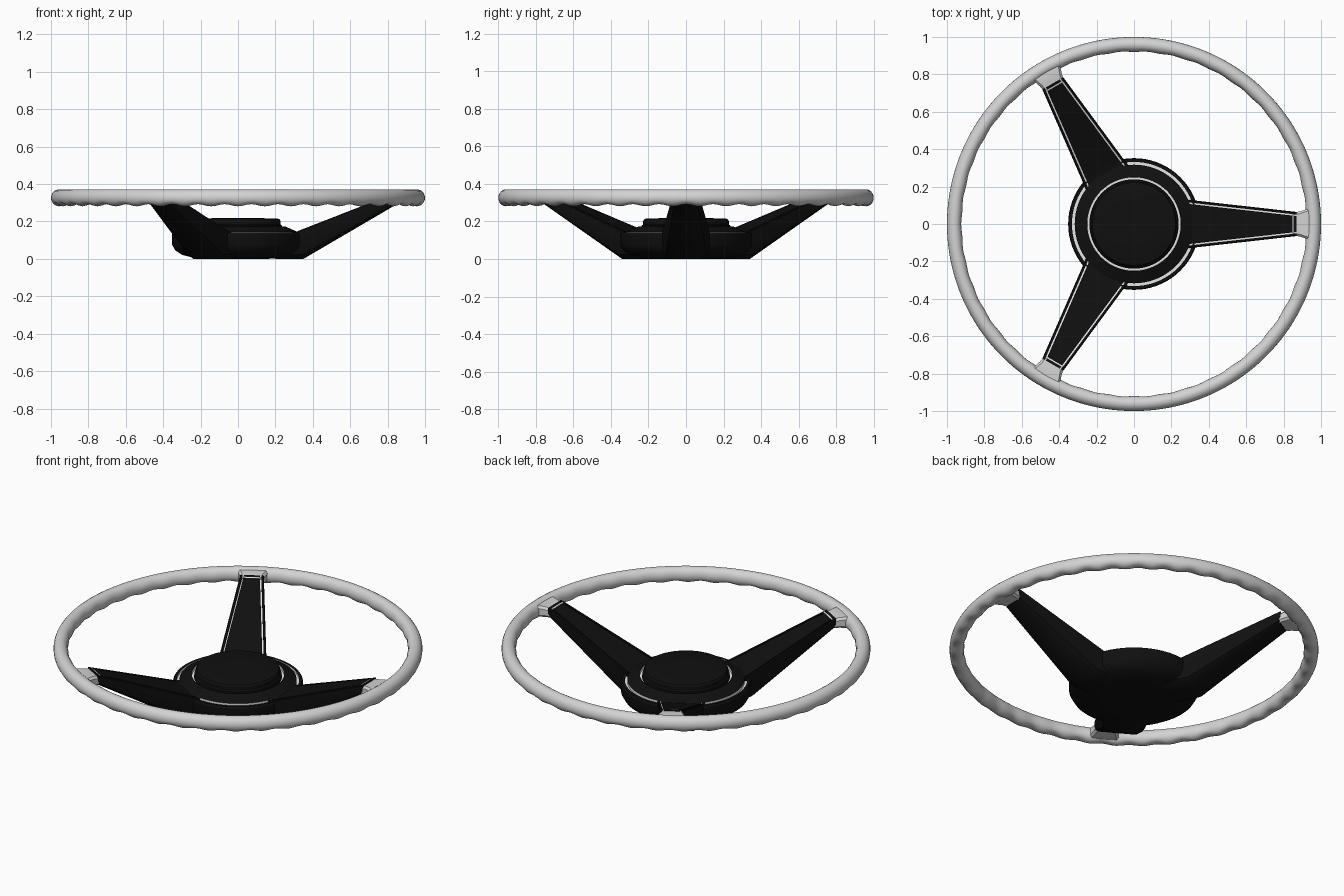
import bpy, bmesh
from math import sin, cos, pi, tau, radians
from mathutils import Matrix, Vector

cube = bpy.data.objects.get("Cube")
if cube:
    bpy.data.objects.remove(cube, do_unlink=True)


def material(name, r, g, b):
    m = bpy.data.materials.new(name)
    m.use_nodes = True
    m.diffuse_color = (r, g, b, 1)
    m.node_tree.nodes["Principled BSDF"].inputs["Base Color"].default_value = (r, g, b, 1)
    return m


BLACK = material("black", 0.005, 0.005, 0.005)
GREY = material("light grey", 0.65, 0.65, 0.65)
SILVER = material("silver trim", 0.8, 0.8, 0.8)


def finish(name, bm, mats, angle=30, turn=0):
    bmesh.ops.recalc_face_normals(bm, faces=bm.faces)
    bm.transform(Matrix.Rotation(radians(turn), 4, 'Z'))
    me = bpy.data.meshes.new(name)
    bm.to_mesh(me)
    bm.free()
    ob = bpy.data.objects.new(name, me)
    bpy.context.collection.objects.link(ob)
    for m in mats:
        me.materials.append(m)
    bpy.ops.object.select_all(action='DESELECT')
    ob.select_set(True)
    bpy.context.view_layer.objects.active = ob
    bpy.ops.object.shade_smooth_by_angle(angle=radians(angle))
    return ob


def loft(bm, rings, close_rings=False, trim=()):
    """Skin closed rings of points; trim lists the ring edges given material 1."""
    vs = [[bm.verts.new(p) for p in ring] for ring in rings]
    n = len(vs[0])
    pairs = list(zip(vs, vs[1:])) + ([(vs[-1], vs[0])] if close_rings else [])
    for a, b in pairs:
        for i in range(n):
            j = (i + 1) % n
            f = bm.faces.new((a[i], a[j], b[j], b[i]))
            f.material_index = 1 if i in trim else 0
    if not close_rings:
        bm.faces.new(vs[0])
        bm.faces.new(vs[-1])


def revolve(name, profile, mats, trim_steps=(), steps=72):
    bm = bmesh.new()
    rings = [[(r * cos(tau * i / steps), r * sin(tau * i / steps), z) for i in range(steps)]
             for r, z in profile]
    loft(bm, rings)
    for f in bm.faces:
        if len(f.verts) == 4:
            c = f.calc_center_median().xy.length
            f.material_index = int(any(lo < c < hi and f.calc_center_median().z > 0.1
                                       for lo, hi in trim_steps))
    return finish(name, bm, mats)


# Rim: oval tube with finger waves along the underside
WAVES, SIDES = 42, 20
rings = []
for i in range(WAVES * 6):
    a = tau * i / (WAVES * 6)
    wave = 0.5 + 0.5 * cos(WAVES * a)
    ring = []
    for k in range(SIDES):
        t = tau * k / SIDES
        z = 0.045 * sin(t) * (1 - 0.26 * wave * max(0, -sin(t)))
        r = 0.96 + 0.04 * cos(t) * (1 - 0.1 * wave * max(0, -cos(t)))
        ring.append((r * cos(a), r * sin(a), 0.326 + z))
    rings.append(ring)
bm = bmesh.new()
loft(bm, rings, close_rings=True)
finish("rim", bm, [GREY], 60)

# Hub: rounded bowl, with a trim groove near the edge and one around the cap
revolve("hub",
        [(0.16, 0), (0.24, 0.006), (0.3, 0.022), (0.335, 0.045), (0.352, 0.075),
         (0.352, 0.132), (0.347, 0.14), (0.332, 0.14), (0.332, 0.128), (0.317, 0.128),
         (0.317, 0.145), (0.251, 0.174), (0.25, 0.16), (0.239, 0.16), (0.1, 0.16)],
        [BLACK, SILVER], [(0.3165, 0.3325), (0.239, 0.2505)])

# Centre cap
revolve("centre_cap",
        [(0.236, 0.15), (0.236, 0.178), (0.228, 0.184), (0.228, 0.203),
         (0.222, 0.212), (0.21, 0.216), (0.1, 0.218)], [BLACK])


def top_z(u):
    return 0.145 + max(0, u - 0.31) * 0.39


def low_z(u):
    return max(0, u - 0.35) * 0.585


def half_width(u):
    return 0.125 - (u - 0.33) * 0.112


def spoke_section(u):
    w, t, b = half_width(u), top_z(u), low_z(u)
    d = t - 0.01
    m = b + (t - b) * 0.45
    half = [(w * 0.6, b), (w * 0.9, b + (m - b) * 0.35), (w, m), (w, t - 0.004), (w - 0.004, t),
            (w - 0.014, t), (w - 0.014, d), (w - 0.022, d), (w - 0.022, t)]
    return [(u, y, z) for y, z in half] + [(u, -y, z) for y, z in reversed(half)]


def bracket_section(u, w, low, high):
    c = 0.012
    half = [(w - c, low), (w, low + c), (w, high - c), (w - c, high)]
    return [(u, y, z) for y, z in half] + [(u, -y, z) for y, z in reversed(half)]


for n, turn in enumerate((0, 120, 240), 1):
    # Spoke: tapered arm whose groove floors carry the trim
    bm = bmesh.new()
    loft(bm, [spoke_section(u) for u in (0.2, 0.31, 0.35, 0.5, 0.7, 0.868)], trim=(6, 10))
    finish(f"spoke_{n}", bm, [BLACK, SILVER], 35, turn)

    # Trim bar closing the outline at the spoke tip
    bm = bmesh.new()
    w = half_width(0.85) - 0.014
    loft(bm, [[(u, -w, top_z(u) - 0.003), (u, w, top_z(u) - 0.003),
               (u, w, top_z(u) + 0.001), (u, -w, top_z(u) + 0.001)] for u in (0.847, 0.854)])
    finish(f"tip_trim_{n}", bm, [SILVER], 30, turn)

    # Bracket joining spoke tip to rim
    bm = bmesh.new()
    loft(bm, [bracket_section(0.85, 0.06, 0.3, 0.352), bracket_section(0.89, 0.068, 0.3, 0.36),
              bracket_section(0.925, 0.08, 0.296, 0.362), bracket_section(0.96, 0.095, 0.3, 0.36)])
    finish(f"rim_bracket_{n}", bm, [GREY], 40, turn)
